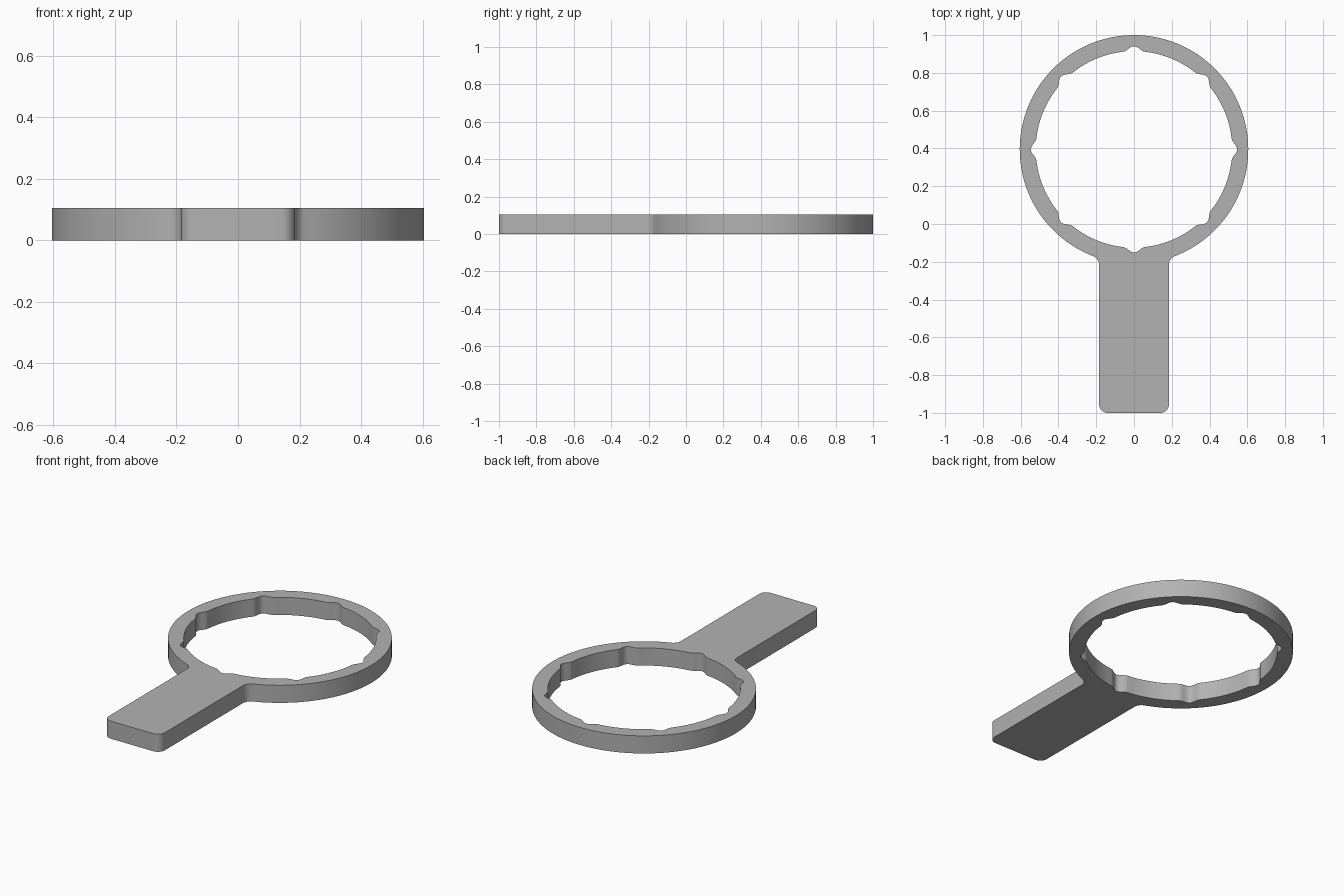
import bpy
import bmesh
from math import sin, cos, pi, sqrt, atan2, radians
from mathutils import Vector

cube = bpy.data.objects.get("Cube")
if cube:
    bpy.data.objects.remove(cube, do_unlink=True)

HEIGHT = 0.105
RING_Y, OUTER_R, INNER_R = 0.395, 0.605, 0.52
HANDLE_X, CORNER_R, FILLET_R = 0.185, 0.045, 0.05
NOTCHES, NOTCH_DEPTH, NOTCH_HALF_ANGLE = 8, 0.026, 0.112


def arc(cx, cy, r, start, end, steps):
    """Points along a circular arc, both ends included."""
    angles = [start + (end - start) * i / steps for i in range(steps + 1)]
    return [Vector((cx + r * cos(a), cy + r * sin(a), 0)) for a in angles]


def outer_outline():
    # Right half from handle end to ring top, then mirrored
    fx = HANDLE_X + FILLET_R
    drop = sqrt((OUTER_R + FILLET_R) ** 2 - fx ** 2)
    join = atan2(-drop, fx)
    half = arc(HANDLE_X - CORNER_R, CORNER_R - 1, CORNER_R, -pi / 2, 0, 8)
    half += arc(fx, RING_Y - drop, FILLET_R, pi, join + pi, 8)
    half += arc(0, RING_Y, OUTER_R, join, pi / 2, 64)[1:]
    return half + [Vector((-p.x, p.y, 0)) for p in reversed(half[:-1])]


def inner_outline():
    # Round opening with evenly spaced rounded notches
    points = []
    pitch = 2 * pi / NOTCHES
    for n in range(NOTCHES):
        mid = n * pitch
        for i in range(17):
            u = i / 8 - 1
            r = INNER_R + NOTCH_DEPTH * 0.5 * (1 + cos(pi * u))
            points += arc(0, RING_Y, r, mid + u * NOTCH_HALF_ANGLE, 0, 1)[:1]
        points += arc(0, RING_Y, INNER_R, mid + NOTCH_HALF_ANGLE,
                      mid + pitch - NOTCH_HALF_ANGLE, 12)[1:-1]
    return points


# Flat wrench shape, filled between the two outlines and extruded
bm = bmesh.new()
for outline in (outer_outline(), inner_outline()):
    verts = [bm.verts.new(p) for p in outline]
    for a, b in zip(verts, verts[1:] + verts[:1]):
        bm.edges.new((a, b))
bmesh.ops.triangle_fill(bm, edges=bm.edges[:], use_beauty=True, normal=(0, 0, 1))
top = bmesh.ops.extrude_face_region(bm, geom=bm.faces[:])
bmesh.ops.translate(bm, vec=(0, 0, HEIGHT),
                    verts=[g for g in top["geom"] if isinstance(g, bmesh.types.BMVert)])
bmesh.ops.recalc_face_normals(bm, faces=bm.faces[:])
mesh = bpy.data.meshes.new("ring_wrench")
bm.to_mesh(mesh)
bm.free()

wrench = bpy.data.objects.new("ring_wrench", mesh)
bpy.context.collection.objects.link(wrench)

# Plain grey material
grey = bpy.data.materials.new("plain_grey")
grey.use_nodes = True
grey.diffuse_color = (0.45, 0.45, 0.45, 1)
grey.node_tree.nodes["Principled BSDF"].inputs["Base Color"].default_value = grey.diffuse_color
mesh.materials.append(grey)

# Smooth curved walls, sharp rims
bpy.ops.object.select_all(action="DESELECT")
wrench.select_set(True)
bpy.context.view_layer.objects.active = wrench
bpy.ops.object.shade_smooth_by_angle(angle=radians(30))
